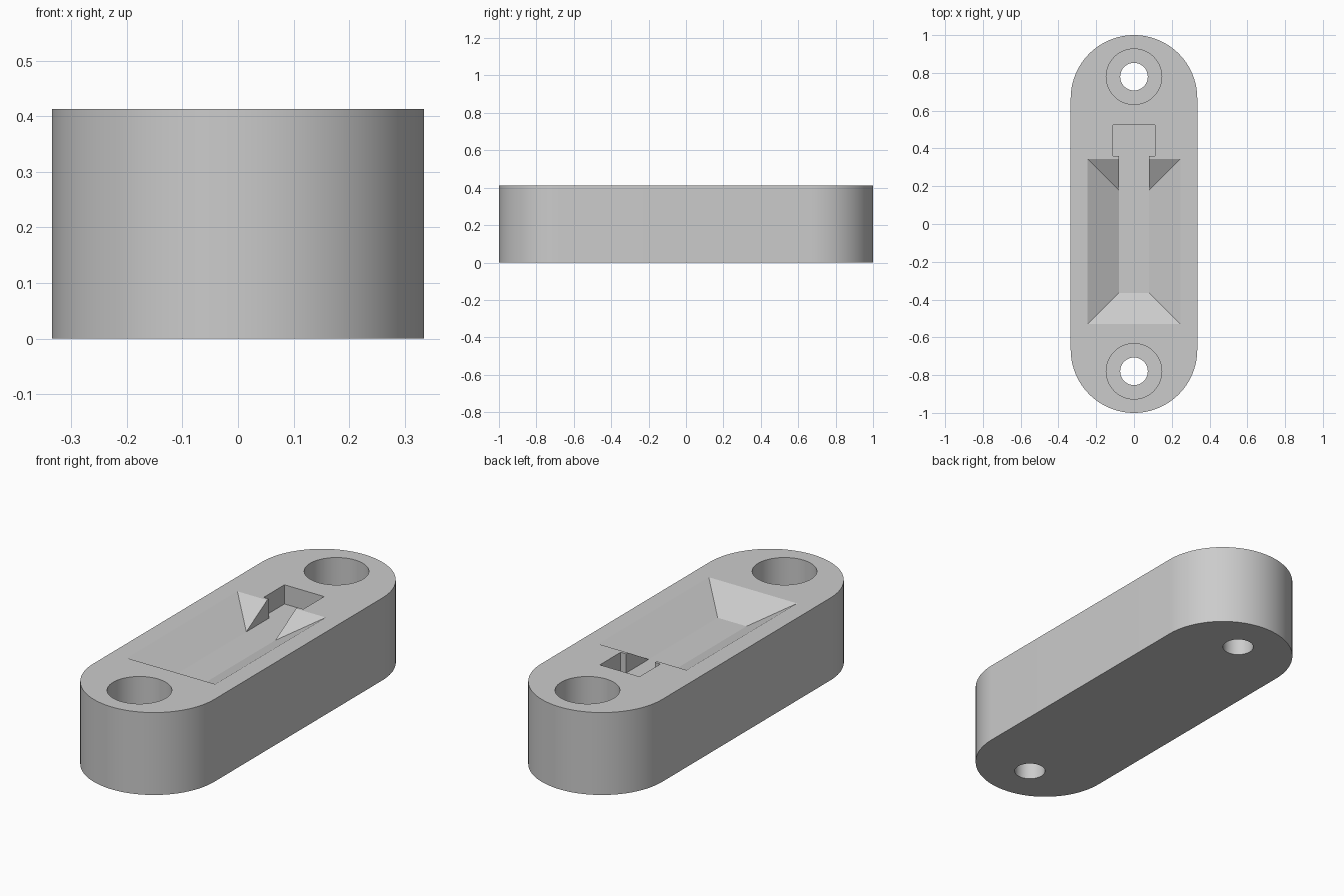
import bpy, bmesh, math

cube = bpy.data.objects.get("Cube")
if cube:
    bpy.data.objects.remove(cube, do_unlink=True)

HEIGHT = 0.413      # block height
RADIUS = 0.335      # rounded end radius
DEPTH = 0.096       # recess depth
FLOOR = HEIGHT - DEPTH
HOLE_Y = 0.78

grey = bpy.data.materials.new("plain grey")
grey.use_nodes = True
grey.diffuse_color = (0.6, 0.6, 0.6, 1)
grey.node_tree.nodes["Principled BSDF"].inputs["Base Color"].default_value = (0.6, 0.6, 0.6, 1)


def loft(name, lower, upper, z0, z1):
    """Closed solid between two matching outlines."""
    bm = bmesh.new()
    low = [bm.verts.new((x, y, z0)) for x, y in lower]
    top = [bm.verts.new((x, y, z1)) for x, y in upper]
    n = len(low)
    bm.faces.new(low[::-1])
    bm.faces.new(top)
    for i in range(n):
        j = (i + 1) % n
        bm.faces.new((low[i], low[j], top[j], top[i]))
    mesh = bpy.data.meshes.new(name)
    bm.to_mesh(mesh)
    bm.free()
    mesh.materials.append(grey)
    obj = bpy.data.objects.new(name, mesh)
    bpy.context.collection.objects.link(obj)
    return obj


def arc(radius, cy, start, end, steps):
    angles = [start + (end - start) * i / steps for i in range(steps + 1)]
    return [(radius * math.cos(a), cy + radius * math.sin(a)) for a in angles]


def circle(radius, cy):
    return arc(radius, cy, 0, math.tau, 64)[:-1]


def rect(half, y0, y1):
    return [(-half, y0), (half, y0), (half, y1), (-half, y1)]


# Block with two rounded ends
end_y = 1 - RADIUS
outline = arc(RADIUS, end_y, 0, math.pi, 48) + arc(RADIUS, -end_y, math.pi, math.tau, 48)
body = loft("mounting_block", outline, outline, 0, HEIGHT)

cutters = []

# Counterbored screw holes
for side, y in (("front", -HOLE_Y), ("back", HOLE_Y)):
    for part, r, z in (("screw_hole", 0.073, -0.1), ("screw_head_recess", 0.147, 0.15)):
        ring = circle(r, y)
        cutters.append(loft(f"{side}_{part}_cutter", ring, ring, z, HEIGHT + 0.1))

# Sloped tray, its walls carried on above the top face
slope = 0.165 / DEPTH
rise = 0.05
grow = slope * (DEPTH + rise)
cutters.append(loft("tray_cutter", rect(0.08, -0.365, 0.18),
                    rect(0.08 + grow, -0.365 - grow, 0.18 + grow),
                    FLOOR, HEIGHT + rise))

# T-shaped slot running out of the tray
half_t = [(0.08, 0.1), (0.08, 0.36), (0.11, 0.36), (0.11, 0.525)]
tee = half_t + [(-x, y) for x, y in reversed(half_t)]
cutters.append(loft("slot_cutter", tee, tee, FLOOR, HEIGHT + 0.1))

bpy.context.view_layer.objects.active = body
body.select_set(True)
for cutter in cutters:
    mod = body.modifiers.new(cutter.name, 'BOOLEAN')
    mod.operation = 'DIFFERENCE'
    mod.solver = 'EXACT'
    mod.object = cutter
    bpy.ops.object.modifier_apply(modifier=mod.name)
for cutter in cutters:
    bpy.data.objects.remove(cutter, do_unlink=True)

# Smooth round walls, crisp edges elsewhere
bpy.ops.object.select_all(action='DESELECT')
body.select_set(True)
bpy.ops.object.shade_smooth_by_angle(angle=math.radians(25))
